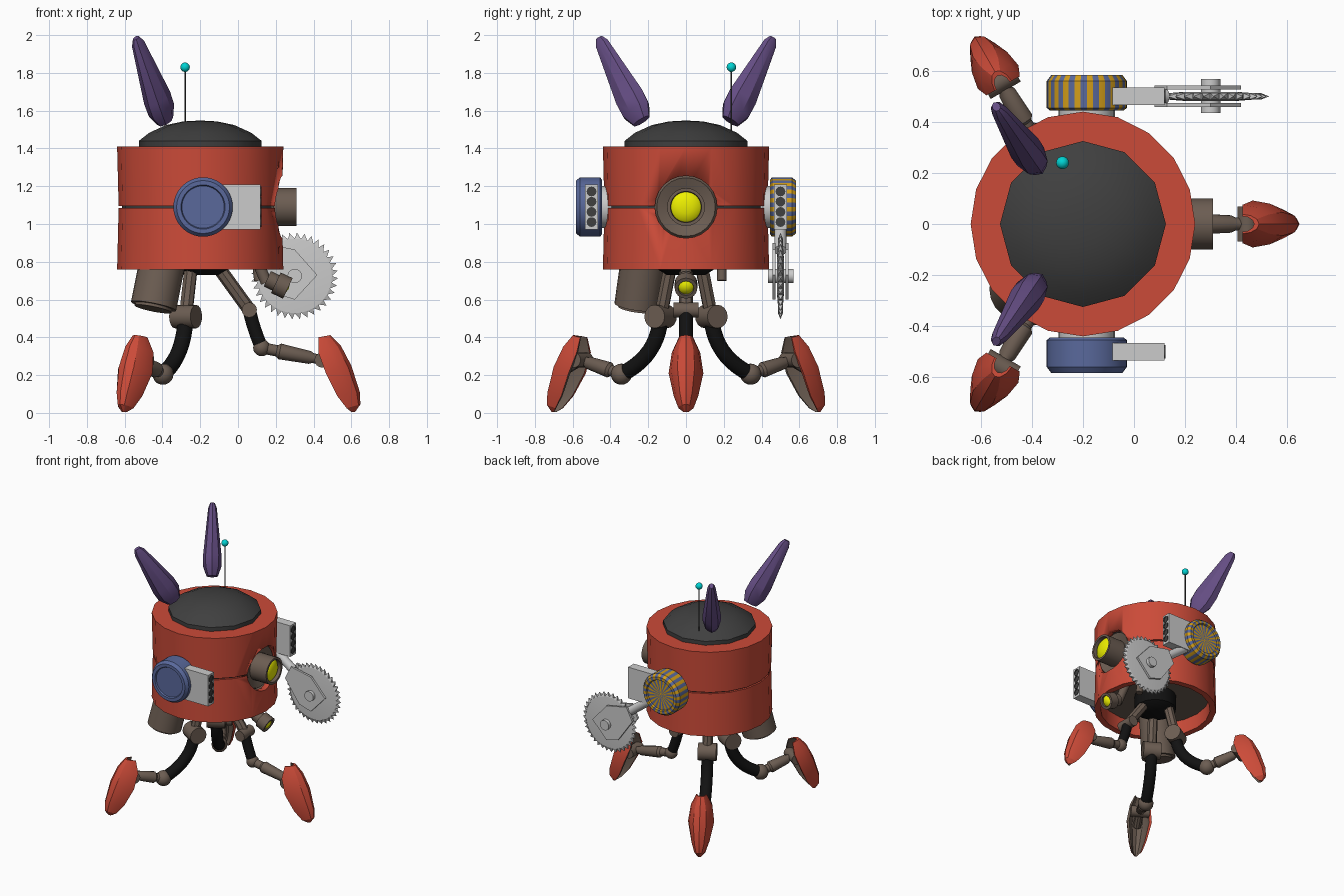
import bpy, bmesh, math
from mathutils import Vector, Matrix

if "Cube" in bpy.data.objects:
    bpy.data.objects.remove(bpy.data.objects["Cube"])

def mat(name, r, g, b):
    m = bpy.data.materials.new(name)
    m.diffuse_color = (r, g, b, 1)
    m.use_nodes = True
    m.node_tree.nodes["Principled BSDF"].inputs["Base Color"].default_value = m.diffuse_color
    return m

RED = mat("red", .6, .07, .04)
BLUE = mat("blue", .1, .14, .33)
PURPLE = mat("purple", .13, .075, .23)
BROWN = mat("brown", .15, .11, .085)
BLACK = mat("black", .006, .006, .006)
DARK = mat("dark_grey", .05, .05, .05)
YELLOW = mat("yellow", .85, .87, 0)
GOLD = mat("gold", .65, .34, .01)
CYAN = mat("cyan", 0, .65, .65)
CX = -.2  # body axis

def finish(name, bm, *mats, angle=32):
    bmesh.ops.remove_doubles(bm, verts=bm.verts, dist=1e-5)
    bmesh.ops.recalc_face_normals(bm, faces=bm.faces)
    me = bpy.data.meshes.new(name)
    bm.to_mesh(me)
    bm.free()
    ob = bpy.data.objects.new(name, me)
    bpy.context.collection.objects.link(ob)
    for m in mats:
        if m:
            me.materials.append(m)
    bpy.ops.object.select_all(action='DESELECT')
    ob.select_set(True)
    bpy.context.view_layer.objects.active = ob
    bpy.ops.object.shade_smooth_by_angle(angle=math.radians(angle))
    return ob

def bridge(bm, a, b):
    """Join two rings of vertices, either of which may be a single point."""
    n = max(len(a), len(b))
    for i in range(n):
        j = (i + 1) % n
        q = [a[i % len(a)], a[j % len(a)], b[j % len(b)], b[i % len(b)]]
        q = list(dict.fromkeys(q))
        if len(q) > 2:
            bm.faces.new(q).material_index = i % 2

def lathe(name, prof, m, origin=(0, 0, 0), axis=(0, 0, 1), segs=20, closed=False, alt=None):
    """Revolve (radius, height) points around an axis."""
    bm = bmesh.new()
    M = Matrix.Translation(origin) @ Vector(axis).to_track_quat('Z', 'Y').to_matrix().to_4x4()
    rings = []
    for r, h in (prof + prof[:1] if closed else prof):
        n = segs if r > 0 else 1
        rings.append([bm.verts.new(M @ Vector((r * math.cos(2 * math.pi * i / segs),
                      r * math.sin(2 * math.pi * i / segs), h))) for i in range(n)])
    for a, b in zip(rings, rings[1:]):
        bridge(bm, a, b)
    if not alt:
        for f in bm.faces:
            f.material_index = 0
    return finish(name, bm, m, alt)

def tube(name, pts, radii, m, segs=12, flat=1):
    """Capped tube through points; flat scales the horizontal width."""
    bm = bmesh.new()
    pts = [Vector(p) for p in pts]
    rings = []
    for k, p in enumerate(pts):
        t = (pts[min(k + 1, len(pts) - 1)] - pts[max(k - 1, 0)]).normalized()
        s = t.cross(Vector((0, 0, 1)))
        s = s.normalized() if s.length > 1e-4 else Vector((0, 1, 0))
        u = s.cross(t)
        rings.append([bm.verts.new(p + radii[k] * (flat * s * math.cos(2 * math.pi * i / segs)
                      + u * math.sin(2 * math.pi * i / segs))) for i in range(segs)])
    for a, b in zip(rings, rings[1:]):
        bridge(bm, a, b)
    bm.faces.new(rings[0])
    bm.faces.new(rings[-1])
    for f in bm.faces:
        f.material_index = 0
    return finish(name, bm, m)

def rod(name, a, b, r, m, segs=16):
    return tube(name, [a, b], [r, r], m, segs)

def ball(name, c, r, m, segs=16):
    bm = bmesh.new()
    bmesh.ops.create_uvsphere(bm, u_segments=segs, v_segments=10, radius=r, matrix=Matrix.Translation(c))
    return finish(name, bm, m)

def prism(name, pts, y0, y1, m=None):
    bm = bmesh.new()
    a, b = ([bm.verts.new((x, y, z)) for x, z in pts] for y in (y0, y1))
    bm.faces.new(a)
    bm.faces.new(b)
    bridge(bm, a, b)
    for f in bm.faces:
        f.material_index = 0
    return finish(name, bm, m)

# Drum body: two hollow shells, seam liner, eye opening
C = (CX, 0, 0)
shells = [
    lathe("upper_shell", [(.31, 1.395), (.31, 1.41), (.44, 1.41), (.432, 1.096), (.39, 1.096), (.39, 1.395)], RED, C, closed=True),
    lathe("lower_shell", [(.432, 1.086), (.44, .76), (.395, .76), (.39, 1.086)], RED, C, closed=True),
    lathe("seam_liner", [(.415, 1.07), (.415, 1.11), (.395, 1.11), (.395, 1.07)], DARK, C, closed=True)]
cutter = lathe("eye_cutter", [(0, 0), (.165, 0), (.165, .5), (0, .5)], None, (0, 0, 1.09), (1, 0, 0), 24)
cutter.hide_render = True
cutter.hide_viewport = True
for s in shells:
    b = s.modifiers.new("eye_opening", 'BOOLEAN')
    b.operation, b.object, b.solver = 'DIFFERENCE', cutter, 'EXACT'
lathe("inner_floor", [(0, .87), (.392, .87), (.392, .89), (0, .89)], BROWN, C)
lathe("dome", [(.325, 1.40), (.325, 1.44), (.27, 1.483), (.18, 1.524), (.09, 1.543), (0, 1.548)], DARK, C, segs=12)

# Main eye
lathe("eye_housing", [(0, .05), (.168, .05), (.168, .17), (.155, .19), (.10, .17), (.10, .31), (.083, .31),
                      (.08, .28), (0, .28)], BROWN, (0, 0, 1.09), (1, 0, 0), 24)
lathe("eye_lens", [(.08, .282), (.065, .295), (.035, .304), (0, .307)], YELLOW, (0, 0, 1.09), (1, 0, 0), 24)

# Small lower eye on its bracket
a = Vector((.9, 0, -.42)).normalized()
o = Vector((.155, 0, .71))
lathe("lower_eye_housing", [(0, 0), (.045, 0), (.045, .05), (.06, .05), (.06, .12), (.042, .12), (.04, .105), (0, .105)],
      BROWN, o, a, 16)
lathe("lower_eye_lens", [(.04, .107), (.025, .12), (0, .125)], YELLOW, o, a, 16)
rod("lower_eye_bracket", (.07, 0, .88), (.15, 0, .69), .03, BROWN)
rod("under_nozzle", (.09, .19, .88), (.11, .19, .70), .025, BROWN)

# Slanted canister beneath the rear
lathe("canister", [(0, 0), (.1, 0), (.1, .015), (.122, .015), (.122, .33), (0, .33)], BROWN,
      (-.45, -.26, .55), (.2, .14, 1), 20)

# Antenna
rod("antenna", (-.28, .24, 1.48), (-.28, .24, 1.82), .004, DARK, 8)
ball("antenna_tip", (-.28, .24, 1.83), .025, CYAN)

# Side weapon pods and ears, mirrored front to back
for side, s in (("front", -1), ("back", 1)):
    alt = BLUE if s > 0 else None
    pod = (-.185, 0, 1.09)
    lathe(side + "_pod_mount", [(0, .38), (.11, .38), (.11, .45), (0, .45)], None, pod, (0, s, 0), 24)
    lathe(side + "_pod", [(0, .445), (.145, .445), (.157, .455), (.157, .56), (.14, .583), (.117, .583), (.112, .572),
          (0, .572)], GOLD if s > 0 else BLUE, pod, (0, s, 0), 40, alt=alt)
    prism(side + "_gun_block", [(-.12, .98), (-.11, .97), (.12, .97), (.12, 1.21), (-.11, 1.21), (-.12, 1.20)],
          s * .466, s * .535)
    for k in range(4):
        lathe(f"{side}_barrel_{k + 1}", [(0, .1), (.026, .1), (.026, .124), (.018, .124), (.018, .121), (0, .121)], DARK,
              (0, s * .5, 1.172 - k * .054), (1, 0, 0), 12)
    base, tip = Vector((-.385, s * .235, 1.545)), Vector((-.54, s * .46, 1.985))
    tube(side + "_ear", [base.lerp(tip, f) for f in (0, .13, .28, .93, 1)],
         [.055, .088, .09, .042, .022], PURPLE, 8, .72)

# Circular saw
SAW = Vector((.3, .5, .725))
lathe("saw_disc", [(0, -.018), (.1, -.018), (.2, -.01), (.2, .01), (.1, .018), (0, .018)], None, SAW, (0, 1, 0), 36)
bm = bmesh.new()
for i in range(36):
    a0, a1, am = (2 * math.pi * (i + d) / 36 for d in (0, 1, .7))
    v = [bm.verts.new(SAW + Vector((.197 * math.cos(t), h, .197 * math.sin(t))))
         for t, h in ((a0, -.013), (a1, -.013), (a1, .013), (a0, .013))]
    top = bm.verts.new(SAW + Vector((.23 * math.cos(am), 0, .23 * math.sin(am))))
    bm.faces.new(v)
    for k in range(4):
        bm.faces.new((v[k], v[(k + 1) % 4], top))
finish("saw_teeth", bm)
plate = [(.42, .73), (.30, .60), (.20, .63), (.08, .80), (.13, .90), (.30, .865)]
for n, y in (("near", .459), ("far", .526)):
    prism(n + "_saw_guard", plate, y, y + .016)
lathe("saw_axle", [(0, -.065), (.038, -.065), (.038, .068), (0, .068)], None, SAW, (0, 1, 0), 16)
rod("saw_arm", (-.13, .5, 1.05), (.12, .5, .86), .032, None)

# Hip hub
lathe("hip_hub", [(0, .73), (.1, .73), (.15, .76), (.15, .88), (0, .88)], BLACK, C, segs=16)

def foot(name, P):
    """Hollow pointed shell swept from crescent sections (crest r,z / rim r,z / half width)."""
    secs = [(.69, .412, .625, .40, .038), (.745, .355, .625, .32, .075), (.80, .25, .665, .21, .092),
            (.845, .11, .725, .09, .065), (.848, .045, .775, .025, .04), (.82, .005, .80, .005, .014)]
    bm = bmesh.new()
    rings = []
    for cr, cz, rr, rz, w in secs:
        ring = []
        for depth, wid, seq in ((1, 1, range(7)), (.7, .8, range(6, -1, -1))):
            for i in seq:
                t, k = math.pi * i / 6, depth * math.sin(math.pi * i / 6)
                ring.append(bm.verts.new(P(rr + (cr - rr) * k, rz + (cz - rz) * k, w * wid * math.cos(t))))
        rings.append(ring)
    for a, b in zip(rings, rings[1:]):
        bridge(bm, a, b)
        bm.faces.ensure_lookup_table()
        for i, f in enumerate(bm.faces[-14:]):
            f.material_index = 1 if i > 6 else 0
    for ring in (rings[0], rings[-1]):
        bm.faces.new(ring).material_index = 0
    finish(name, bm, RED, BROWN, angle=25)

# Three legs; the right one reaches further forward than the rear pair
for name, deg in (("right", 0), ("rear_back", 120), ("rear_front", 240)):
    c, s = math.cos(math.radians(deg)), math.sin(math.radians(deg))
    def P(r, z, w=0):
        return Vector((CX + r * c - w * s, r * s + w * c, z))
    if deg == 0:
        top, hip, ctrl, knee, hr, kr, tr = (.09, .78), (.26, .545), (.28, .45), (.325, .345), .04, .045, .036
    else:
        top, hip, ctrl, knee, hr, kr, tr = (.09, .80), (.155, .51), (.17, .30), (.395, .205), .062, .056, .042
    rod(name + "_upper_link", P(*top), P(*hip), .036, BROWN, 8)
    rod(name + "_hip_joint", P(*hip, -.065), P(*hip, .065), hr, BROWN)
    A, B, K = Vector(hip), Vector(ctrl), Vector(knee)
    path = [A * (1 - t) ** 2 + B * 2 * t * (1 - t) + K * t * t for t in [i / 10 for i in range(11)]]
    tube(name + "_hose", [P(*p) for p in path], [tr] * 11, BLACK, 14)
    ball(name + "_knee", P(*knee), kr, BROWN)
    ankle = Vector((.645, .28))
    pts = [K.lerp(ankle, f) for f in (0, .25, .3, .8, .85, 1)]
    tube(name + "_shin", [P(*p) for p in pts], [.03, .03, .042, .034, .026, .026], BROWN, 12)
    rod(name + "_ankle", P(*ankle, -.068), P(*ankle, .068), .04, BROWN)
    rod(name + "_foot_link", P(*ankle), P(.76, .22), .03, BROWN, 10)
    foot(name + "_foot", P)
